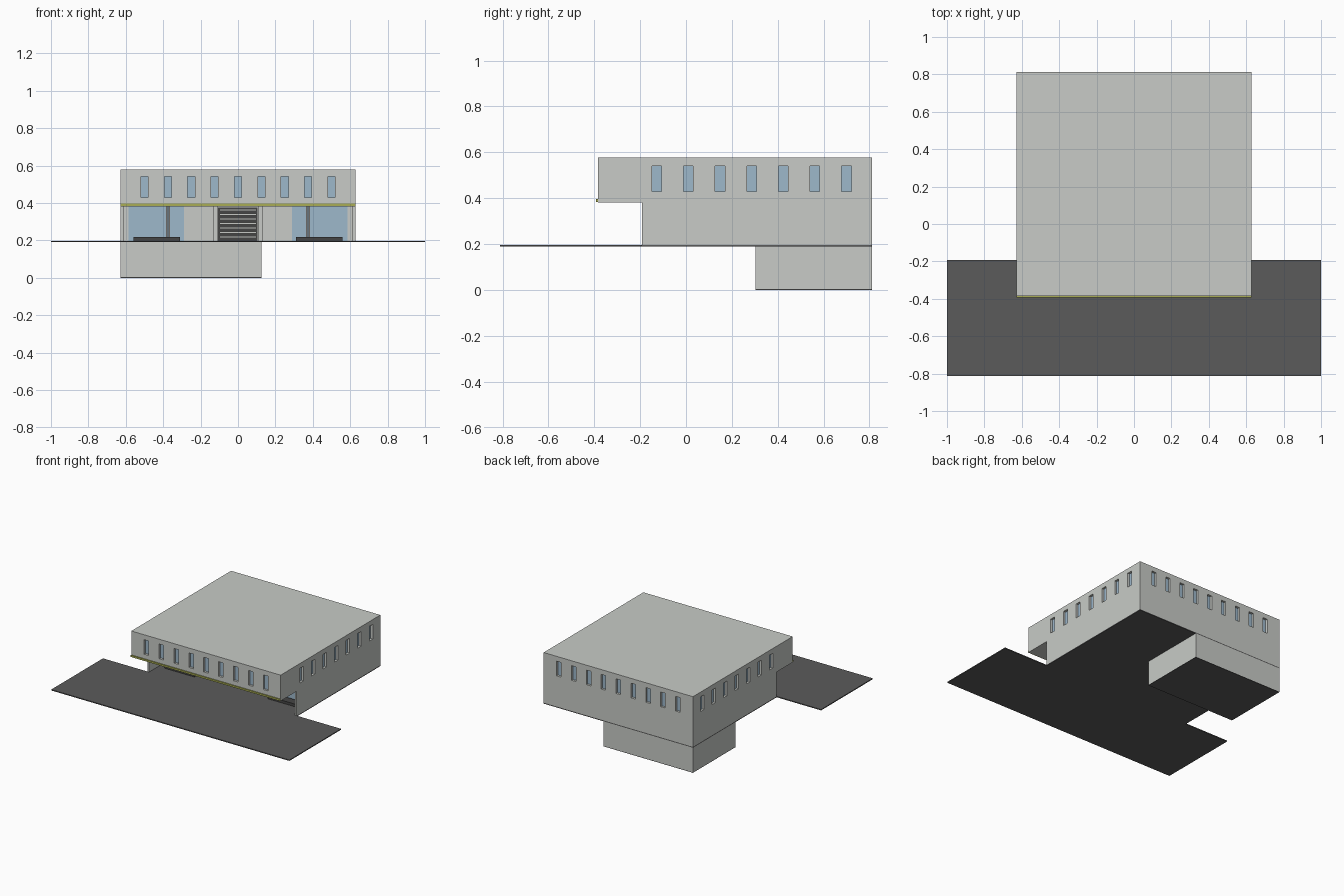
import bpy
import bmesh
from mathutils import Matrix, Vector

old = bpy.data.objects.get("Cube")
if old:
    bpy.data.objects.remove(old, do_unlink=True)


def make_material(name, rgb):
    mat = bpy.data.materials.new(name)
    mat.use_nodes = True
    colour = (*rgb, 1)
    mat.diffuse_color = colour
    bsdf = next(n for n in mat.node_tree.nodes if n.type == 'BSDF_PRINCIPLED')
    bsdf.inputs["Base Color"].default_value = colour
    return mat


WALL = make_material("pale grey concrete", (0.58, 0.6, 0.57))
ASPHALT = make_material("dark asphalt", (0.105, 0.105, 0.105))
GLASS = make_material("blue glass", (0.34, 0.48, 0.6))
TRIM = make_material("olive trim", (0.4, 0.42, 0.09))
SLAT = make_material("dark louvre", (0.06, 0.06, 0.06))
POST = make_material("warm grey metal", (0.4, 0.38, 0.36))


def finish(name, bm, mat):
    bmesh.ops.recalc_face_normals(bm, faces=bm.faces)
    mesh = bpy.data.meshes.new(name)
    bm.to_mesh(mesh)
    bm.free()
    obj = bpy.data.objects.new(name, mesh)
    if mat:
        mesh.materials.append(mat)
    bpy.context.collection.objects.link(obj)
    return obj


def boxes(name, mat, extents):
    """One object from boxes given as (x range, y range, z range)."""
    bm = bmesh.new()
    for ranges in extents:
        low = Vector([r[0] for r in ranges])
        high = Vector([r[1] for r in ranges])
        place = Matrix.Translation((low + high) / 2) @ Matrix.Diagonal((*(high - low), 1))
        bmesh.ops.create_cube(bm, size=1, matrix=place)
    return finish(name, bm, mat)


def mirrored(extents):
    """Add the mirror image across x = 0."""
    return extents + [((-x[1], -x[0]), y, z) for x, y, z in extents]


HALF, FRONT, BACK = 0.627, -0.384, 0.812
FLOOR, SOFFIT, ROOF = 0.197, 0.382, 0.578
PORCH, LOBBY = -0.192, 0.0

# Main body: a side profile with a deep overhang, extruded across the width
bm = bmesh.new()
profile = [(FRONT, SOFFIT), (LOBBY, SOFFIT), (LOBBY, FLOOR),
           (BACK, FLOOR), (BACK, ROOF), (FRONT, ROOF)]
face = bm.faces.new([bm.verts.new((-HALF, y, z)) for y, z in profile])
side = bmesh.ops.extrude_face_region(bm, geom=[face])["geom"]
bmesh.ops.translate(bm, vec=(2 * HALF, 0, 0),
                    verts=[v for v in side if isinstance(v, bmesh.types.BMVert)])
body = finish("building_body", bm, WALL)


# Window row on all four sides
def window_boxes(near, far):
    """Boxes lying between two depths measured inward from each wall."""
    z = (0.43, 0.541)
    result = []
    for i in range(9):
        x = (i - 4) * 0.125
        span = (x - 0.019, x + 0.019)
        result.append((span, (FRONT + near, FRONT + far), z))
        result.append((span, (BACK - far, BACK - near), z))
    for i in range(7):
        y = -0.128 + i * 0.138
        result += mirrored([((HALF - far, HALF - near), (y - 0.021, y + 0.021), z)])
    return result


cutter = boxes("window_cutter", None, window_boxes(-0.02, 0.02))
cutter.hide_render = True
cutter.hide_viewport = True
cut = body.modifiers.new("window openings", 'BOOLEAN')
cut.operation = 'DIFFERENCE'
cut.solver = 'EXACT'
cut.object = cutter
boxes("window_panes", GLASS, window_boxes(0.017, 0.022))

# Side walls of the open lobby
boxes("lobby_side_walls", WALL,
      mirrored([((0.612, HALF), (PORCH, LOBBY), (FLOOR, SOFFIT))]))

# Floor slab and forecourt
boxes("floor_slab", ASPHALT, [((-HALF, HALF), (PORCH, BACK), (0.19, FLOOR))])
boxes("forecourt", ASPHALT, [((-1, 1), (-BACK, PORCH), (0.19, FLOOR))])

# Basement under the back right corner, with its dark base
boxes("basement", WALL, [((-HALF, 0.125), (0.304, BACK), (0.004, 0.19))])
boxes("basement_base", ASPHALT, [((-HALF, 0.125), (0.304, BACK), (0, 0.004))])

# Trim along the bottom edge of the overhang
boxes("overhang_trim", TRIM, [((-HALF, HALF), (FRONT - 0.008, FRONT), (0.384, 0.397))])

# Lobby glazing, posts and low benches
boxes("lobby_glass", GLASS,
      mirrored([((0.29, 0.585), (-0.008, LOBBY), (FLOOR, SOFFIT))]))
boxes("lobby_posts", POST,
      mirrored([((x - 0.004, x + 0.004), (-0.018, -0.006), (FLOOR, SOFFIT))
                for x in (0.367, 0.381)]))
boxes("lobby_benches", SLAT,
      mirrored([((0.31, 0.56), (-0.08, -0.02), (FLOOR, 0.217))]))

# Central slatted panel with its side frames
boxes("slat_backing", SLAT, [((-0.107, 0.105), (-0.008, LOBBY), (FLOOR, 0.376))])
boxes("slats", WALL,
      [((-0.1, 0.1), (-0.02, -0.008), (0.212 + i * 0.024, 0.224 + i * 0.024))
       for i in range(7)])
boxes("slat_frames", WALL,
      mirrored([((0.108, 0.13), (-0.03, LOBBY), (FLOOR, SOFFIT))]))
